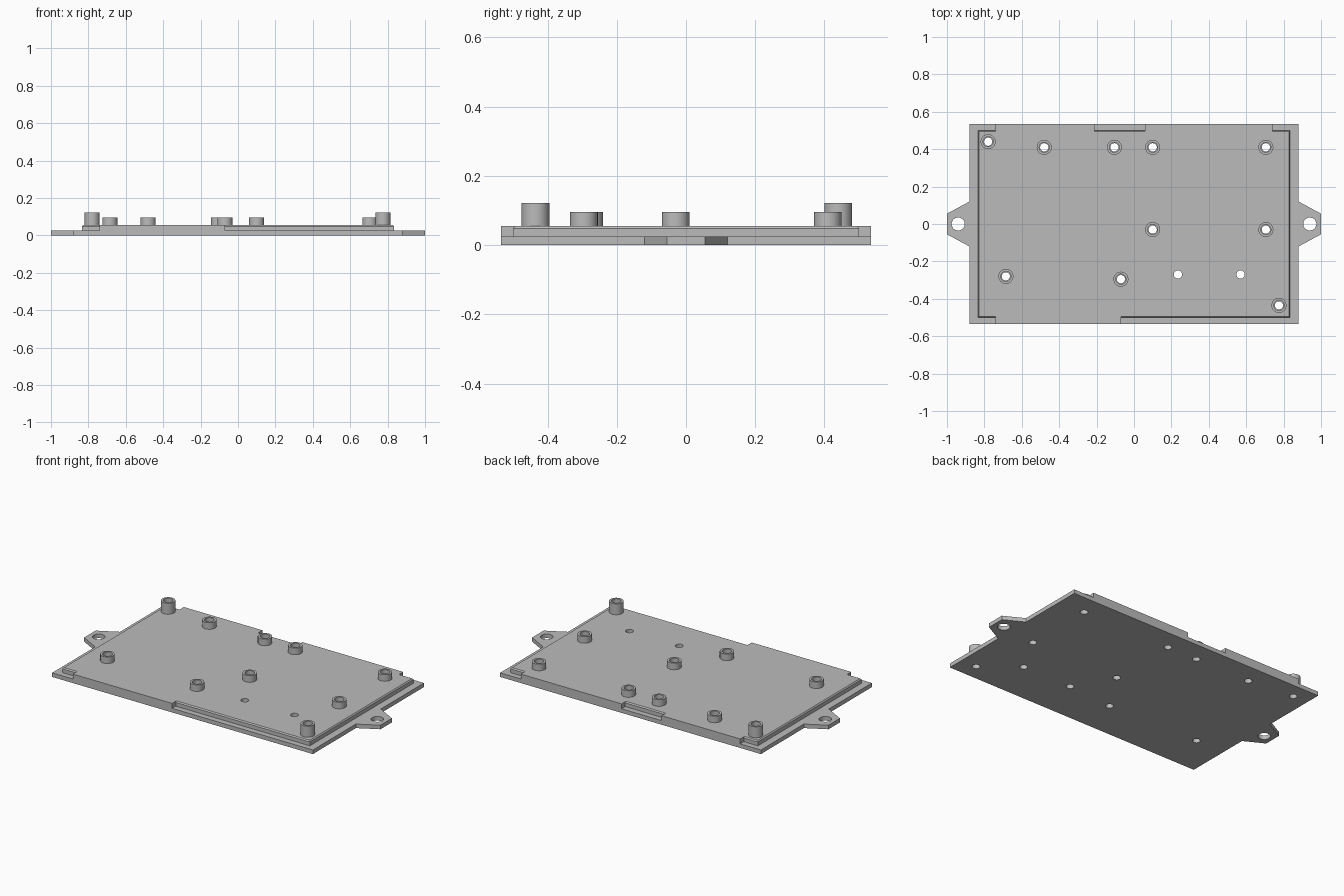
import bpy, bmesh
from math import cos, sin, tau

if "Cube" in bpy.data.objects:
    bpy.data.objects.remove(bpy.data.objects["Cube"], do_unlink=True)

GREY = (0.5, 0.5, 0.5, 1)
mat = bpy.data.materials.new("plain grey")
mat.use_nodes = True
mat.diffuse_color = GREY
mat.node_tree.nodes["Principled BSDF"].inputs["Base Color"].default_value = GREY

PLATE_Z, DECK_Z = 0.025, 0.055
SHORT, TALL = 0.095, 0.122
POST_R, BORE_R, HOLE_R, EAR_HOLE_R = 0.04, 0.027, 0.022, 0.035

short_posts = [(-0.48, 0.41), (-0.105, 0.41), (0.1, 0.41), (0.705, 0.41),
               (0.1, -0.03), (0.705, -0.03), (-0.685, -0.28), (-0.07, -0.295)]
tall_posts = [(-0.78, 0.44), (0.775, -0.435)]
plain_holes = [(0.235, -0.27), (0.57, -0.27)]


def finish(bm, name):
    bmesh.ops.recalc_face_normals(bm, faces=bm.faces)
    mesh = bpy.data.meshes.new(name)
    bm.to_mesh(mesh)
    bm.free()
    mesh.materials.append(mat)
    obj = bpy.data.objects.new(name, mesh)
    bpy.context.collection.objects.link(obj)
    return obj


def loft(bm, rings, closed=False):
    """Skin between matching rings; cap the ends, or join last to first."""
    loops = [[bm.verts.new(p) for p in ring] for ring in rings]
    pairs = list(zip(loops, loops[1:]))
    if closed:
        pairs.append((loops[-1], loops[0]))
    else:
        bm.faces.new(loops[0])
        bm.faces.new(loops[-1])
    for a, b in pairs:
        for i in range(len(a)):
            j = (i + 1) % len(a)
            bm.faces.new((a[i], a[j], b[j], b[i]))


def circle(x, y, z, r, n=32):
    return [(x + r * cos(tau * i / n), y + r * sin(tau * i / n), z) for i in range(n)]


def level(outline, z):
    return [(x, y, z) for x, y in outline]


def smooth(obj):
    bpy.ops.object.select_all(action='DESELECT')
    obj.select_set(True)
    bpy.context.view_layer.objects.active = obj
    bpy.ops.object.shade_smooth_by_angle(angle=0.6)


# Base plate with a tapered mounting ear at each end
half = [(0.88, -0.535), (0.88, -0.12), (1, -0.055), (1, 0.055), (0.88, 0.12), (0.88, 0.535)]
outline = half + [(-x, -y) for x, y in half]
bm = bmesh.new()
loft(bm, [level(outline, 0), level(outline, PLATE_Z)])
plate = finish(bm, "base_plate")


# Raised deck: tabs run flush to the plate edge, the rest has a small lip chamfer
def deck_outline(c):
    x, y, t = 0.835 - c, 0.5 - c, 0.535
    return [(-x, -y), (-0.74, -y), (-0.74, -t), (-0.07, -t), (-0.07, -y), (x, -y),
            (x, y), (0.74, y), (0.74, t), (0.06, t), (0.06, y),
            (-0.21, y), (-0.21, t), (-0.74, t), (-0.74, y), (-x, y)]


bm = bmesh.new()
loft(bm, [level(deck_outline(0), PLATE_Z), level(deck_outline(0), DECK_Z - 0.007),
          level(deck_outline(0.006), DECK_Z)])
deck = finish(bm, "raised_deck")

# Drill the screw holes through plate and deck
bm = bmesh.new()
drills = [(x, y, HOLE_R) for x, y in short_posts + tall_posts + plain_holes]
drills += [(side * 0.94, 0, EAR_HOLE_R) for side in (-1, 1)]
for x, y, r in drills:
    loft(bm, [circle(x, y, -0.1, r), circle(x, y, 0.2, r)])
cutter = finish(bm, "hole_cutter")
cutter.hide_render = True
for obj in (plate, deck):
    smooth(obj)
    mod = obj.modifiers.new("holes", 'BOOLEAN')
    mod.operation, mod.solver, mod.object = 'DIFFERENCE', 'EXACT', cutter
    bpy.ops.object.modifier_apply(modifier=mod.name)
    smooth(obj)
bpy.data.objects.remove(cutter, do_unlink=True)

# Hollow standoff posts
for name, spots, top in (("short_post", short_posts, SHORT), ("tall_post", tall_posts, TALL)):
    for i, (x, y) in enumerate(spots, 1):
        bm = bmesh.new()
        loft(bm, [circle(x, y, DECK_Z, POST_R), circle(x, y, top, POST_R),
                  circle(x, y, top, BORE_R), circle(x, y, DECK_Z, BORE_R)], closed=True)
        smooth(finish(bm, f"{name}_{i}"))
